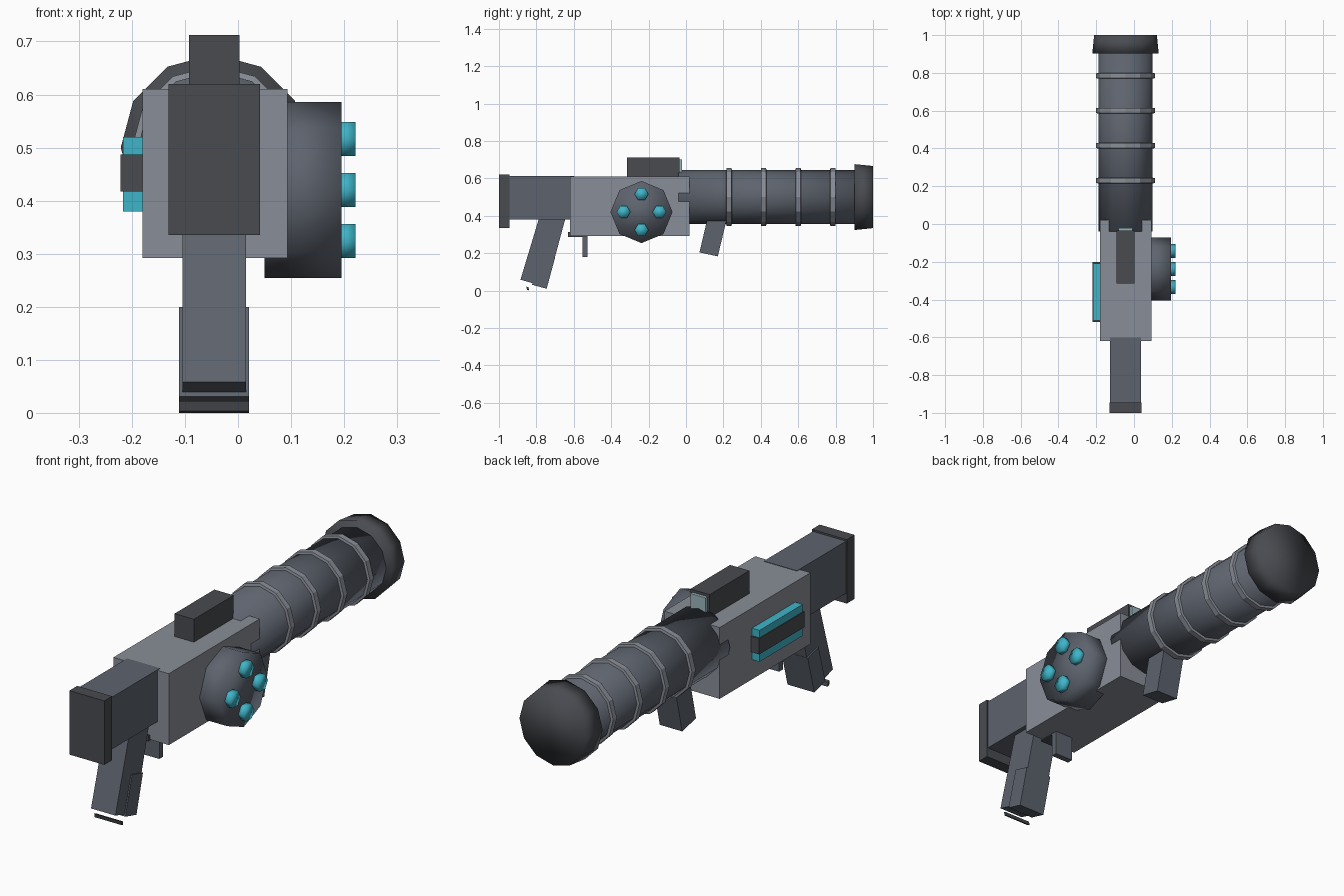
import bpy, bmesh, math

if "Cube" in bpy.data.objects:
    bpy.data.objects.remove(bpy.data.objects["Cube"])

CX = -0.045          # centre line of the launcher
BZ = 0.50            # barrel axis height


def mat(name, rgb):
    m = bpy.data.materials.new(name)
    m.diffuse_color = (*rgb, 1)
    m.use_nodes = True
    m.node_tree.nodes["Principled BSDF"].inputs["Base Color"].default_value = m.diffuse_color
    return m


LIGHT = mat("light_grey", (0.25, 0.27, 0.31))
STEEL = mat("steel_blue", (0.11, 0.125, 0.155))
DARK = mat("dark_grey", (0.065, 0.07, 0.08))
CYAN = mat("cyan", (0.05, 0.46, 0.58))
GLASS = mat("glass", (0.33, 0.47, 0.52))


def make(name, verts, faces, material, smooth=False):
    bm = bmesh.new()
    vs = [bm.verts.new(v) for v in verts]
    for f in faces:
        bm.faces.new([vs[i] for i in f]).smooth = smooth
    bmesh.ops.recalc_face_normals(bm, faces=bm.faces)
    me = bpy.data.meshes.new(name)
    bm.to_mesh(me)
    bm.free()
    me.materials.append(material)
    ob = bpy.data.objects.new(name, me)
    bpy.context.collection.objects.link(ob)
    return ob


def loft(name, rings, material, smooth=False):
    """Skin matching rings of points and cap both ends."""
    n = len(rings[0])
    faces = [list(range(n)), [(len(rings) - 1) * n + i for i in range(n)]]
    for r in range(len(rings) - 1):
        for i in range(n):
            j = (i + 1) % n
            faces.append([r * n + i, r * n + j, (r + 1) * n + j, (r + 1) * n + i])
    return make(name, [p for ring in rings for p in ring], faces, material, smooth)


def side_prism(name, pts, half, material, cx=CX):
    """Extrude a (y, z) outline across x."""
    return loft(name, [[(cx + s * half, y, z) for y, z in pts] for s in (-1, 1)], material)


def box(name, x, y, z, material):
    pts = [(y[0], z[0]), (y[1], z[0]), (y[1], z[1]), (y[0], z[1])]
    return side_prism(name, pts, (x[1] - x[0]) / 2, material, (x[0] + x[1]) / 2)


def turned(name, axis, centre, profile, sides, material, smooth=True):
    """Turn a (position, radius) profile round the x or y axis."""
    a, b = centre
    rings = []
    for pos, r in profile:
        ring = []
        for i in range(sides):
            t = math.tau * i / sides
            u, w = a + r * math.cos(t), b + r * math.sin(t)
            ring.append((pos, u, w) if axis == "x" else (u, pos, w))
        rings.append(ring)
    return loft(name, rings, material, smooth)


# Receiver and stock
box("receiver", (-0.18, 0.093), (-0.62, 0.02), (0.292, 0.61), LIGHT)
box("stock", (-0.127, 0.036), (-0.95, -0.6), (0.38, 0.612), STEEL)
box("butt_plate", (-0.131, 0.041), (-1.0, -0.945), (0.335, 0.62), DARK)

# Barrel, rings and muzzle
turned("barrel", "y", (CX, BZ), [(-0.04, 0.144), (0.92, 0.144)], 12, STEEL)
for i in range(4):
    y = 0.23 + 0.185 * i
    turned(f"barrel_ring_{i + 1}", "y", (CX, BZ),
           [(y - 0.016, 0.14), (y - 0.013, 0.155), (y + 0.013, 0.155), (y + 0.016, 0.14)],
           12, LIGHT, False)
turned("muzzle", "y", (CX, BZ), [(0.902, 0.176), (1.0, 0.166)], 12, DARK)

# Sight with front lens
box("sight", (-0.092, 0.003), (-0.315, -0.035), (0.6, 0.712), DARK)
box("sight_lens", (-0.082, -0.007), (-0.04, -0.021), (0.625, 0.7), GLASS)

# Side drum with four buttons
DY, DZ = -0.238, 0.42
turned("drum", "x", (DY, DZ), [(0.05, 0.166), (0.195, 0.166)], 8, STEEL)
for i in range(4):
    t = math.tau * i / 4
    turned(f"drum_button_{i + 1}", "x",
           (DY + 0.096 * math.cos(t), DZ + 0.096 * math.sin(t)),
           [(0.185, 0.037), (0.221, 0.037)], 6, CYAN)

# Left side panel
box("side_panel", (-0.221, -0.17), (-0.52, -0.2), (0.417, 0.487), DARK)
for name, z in (("upper", (0.487, 0.52)), ("lower", (0.38, 0.417))):
    box(f"{name}_light_bar", (-0.217, -0.17), (-0.512, -0.208), z, CYAN)

# Rear grip with front sleeve and bottom lip
side_prism("rear_grip", [(-0.782, 0.4), (-0.641, 0.4), (-0.744, 0.018), (-0.885, 0.058)], 0.06, STEEL)
side_prism("grip_sleeve", [(-0.775, 0.2), (-0.699, 0.18), (-0.745, 0.01), (-0.823, 0.031)], 0.066, STEEL)
side_prism("grip_lip", [(-0.854, 0.022), (-0.842, 0.018), (-0.838, 0.0), (-0.85, 0.004)], 0.066, DARK)

# Trigger and its mount
box("trigger_mount", (CX - 0.045, CX + 0.045), (-0.63, -0.53), (0.287, 0.312), DARK)
box("trigger", (CX - 0.045, CX + 0.045), (-0.554, -0.527), (0.18, 0.3), STEEL)

# Front grip
side_prism("front_grip", [(0.118, 0.4), (0.222, 0.4), (0.17, 0.183), (0.072, 0.204)], 0.055, STEEL)
